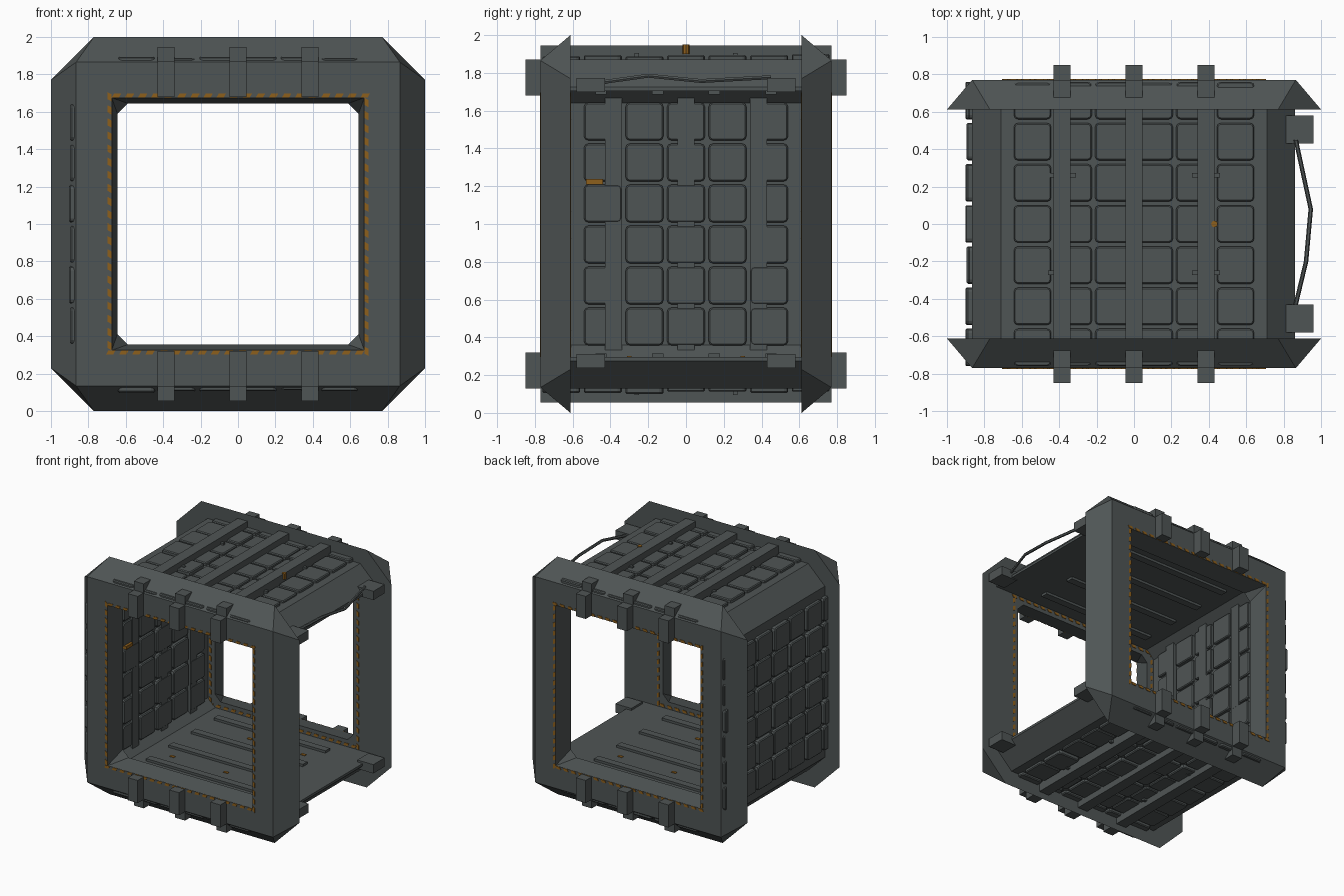
import bpy, bmesh, math, random
from mathutils import Vector

if "Cube" in bpy.data.objects:
    bpy.data.objects.remove(bpy.data.objects["Cube"])

random.seed(4)

def material(name, col):
    m = bpy.data.materials.new(name)
    m.diffuse_color = (*col, 1)
    m.use_nodes = True
    m.node_tree.nodes["Principled BSDF"].inputs["Base Color"].default_value = m.diffuse_color
    return m

STEEL = material("dark steel grey", (0.078, 0.09, 0.09))
AMBER = material("warning amber", (0.27, 0.115, 0.012))

def finish(bm, name, mat=STEEL):
    bmesh.ops.recalc_face_normals(bm, faces=bm.faces)
    me = bpy.data.meshes.new(name)
    bm.to_mesh(me)
    bm.free()
    me.materials.append(mat)
    ob = bpy.data.objects.new(name, me)
    bpy.context.collection.objects.link(ob)
    return ob

def loft(bm, rings, closed=False, caps=True):
    """Skin rings of equal length; closed joins last ring to first."""
    vr = [[bm.verts.new(p) for p in r] for r in rings]
    n = len(vr[0])
    pairs = list(zip(vr, vr[1:])) + ([(vr[-1], vr[0])] if closed else [])
    for a, b in pairs:
        for i in range(n):
            j = (i + 1) % n
            bm.faces.new((a[i], a[j], b[j], b[i]))
    if caps and not closed:
        bm.faces.new(vr[0])
        bm.faces.new(vr[-1])

def box(bm, x0, x1, y0, y1, z0, z1):
    loft(bm, [[(x0, y0, z), (x1, y0, z), (x1, y1, z), (x0, y1, z)] for z in (z0, z1)])

def octagon(r, c, y):
    """Chamfered square centred on z = 1 in the xz plane."""
    k = r - c
    pts = [(k, r), (r, k), (r, -k), (k, -r), (-k, -r), (-r, -k), (-r, k), (-k, r)]
    return [(x, y, z + 1) for x, z in pts]

# End frames: sloped outer faces, tapered opening
for s, tag in ((-1, "front"), (1, "back")):
    bm = bmesh.new()
    loft(bm, [octagon(1, 0.23, s * 0.612), octagon(0.866, 0.001, s * 0.77),
              octagon(0.675, 0.001, s * 0.77), octagon(0.645, 0.055, s * 0.612)], closed=True)
    finish(bm, tag + "_frame")

    # Slanted warning dashes round the opening, on both faces of the frame
    bm = bmesh.new()
    for y in (s * 0.772, s * 0.61):
        for i in range(20):
            t = -0.675 + i * 0.07
            for side in range(4):
                a = side * math.pi / 2
                ca, sa = round(math.cos(a)), round(math.sin(a))
                quad = [(t, 0.676), (t + 0.038, 0.676), (t + 0.05, 0.697), (t + 0.012, 0.697)]
                ring = [(u * ca - v * sa, 1 + u * sa + v * ca) for u, v in quad]
                loft(bm, [[(x, yy, z) for x, z in ring] for yy in (y - 0.002, y + 0.002)])
    finish(bm, tag + "_warning_dashes", AMBER)

# Hull slabs: roof, floor and left wall as chamfered profiles run along y
def slab(name, prof):
    bm = bmesh.new()
    loft(bm, [[(x, y, z) for x, z in prof] for y in (-0.62, 0.62)])
    finish(bm, name)

for s, name in ((1, "roof_slab"), (-1, "floor_slab")):
    slab(name, [(x, 1 + s * h) for x, h in
                ((-0.71, 0.87), (0.71, 0.87), (0.86, 0.725), (0.86, 0.705), (-0.64, 0.705), (-0.71, 0.64),
                 (-0.71, 0.6), (-0.865, 0.6), (-0.865, 0.72))])
slab("left_wall_slab", [(-0.865, 0.35), (-0.865, 1.65), (-0.71, 1.65), (-0.71, 0.35)])

# Rounded armour plate, placed by a mapping from (u, v, height) to world
def plate(bm, f, u, v, hu, hv, h):
    def ring(inset, height):
        pts, r = [], 0.022
        for k, (su, sv) in enumerate(((1, 1), (-1, 1), (-1, -1), (1, -1))):
            for a in (0, 45, 90):
                t = math.radians(a + 90 * k)
                pts.append(f(u + su * (hu - r) + (r - inset) * math.cos(t),
                             v + sv * (hv - r) + (r - inset) * math.sin(t), height))
        return pts
    loft(bm, [ring(0, -0.01), ring(0, h - 0.007), ring(0.007, h)])

def plate_grid(name, f, cols, rows, lift):
    bm = bmesh.new()
    for i in range(cols):
        for j in range(rows):
            plate(bm, f, (i - (cols - 1) / 2) * 0.217, (j - (rows - 1) / 2) * 0.22, 0.1, 0.1,
                  lift * random.choice((0.6, 0.8, 0.8, 1)))
    finish(bm, name)

plate_grid("roof_plates", lambda u, v, h: (u, v, 1.87 + h), 6, 7, 0.03)
plate_grid("floor_underside_plates", lambda u, v, h: (u, v, 0.13 - h), 6, 7, 0.03)
plate_grid("left_wall_outer_plates", lambda u, v, h: (-0.865 - h, v, 1 + u), 6, 7, 0.037)
plate_grid("left_wall_inner_plates", lambda u, v, h: (-0.71 + h, v, 1 + u), 6, 5, 0.03)

# Long straps over roof and under floor, ending in clamps on the frames
for s, tag in ((1, "roof"), (-1, "floor")):
    bars, clamps, collars = bmesh.new(), bmesh.new(), bmesh.new()
    for x in (-0.385, 0, 0.385):
        box(bars, x - 0.046, x + 0.046, -0.77, 0.77, *sorted((1 + s * 0.85, 1 + s * 0.945)))
        for e in (-1, 1):
            box(clamps, x - 0.046, x + 0.046, *sorted((e * 0.74, e * 0.85)),
                *sorted((1 + s * 0.68, 1 + s * 0.87)))
            if x:
                y = e * 0.26
                box(collars, x - 0.075, x + 0.075, y - 0.012, y + 0.012,
                    *sorted((1 + s * 0.87, 1 + s * 0.905)))
    finish(bars, tag + "_straps")
    finish(clamps, tag + "_strap_clamps")
    finish(collars, tag + "_strap_collars")

# Inner slats on floor and ceiling, upright ribs on the left wall
bm = bmesh.new()
for y in (-0.45, -0.15, 0.15, 0.45):
    box(bm, -0.52, 0.52, y - 0.03, y + 0.03, 0.28, 0.315)
    box(bm, -0.52, 0.52, y - 0.03, y + 0.03, 1.685, 1.72)
finish(bm, "floor_and_ceiling_slats")
bm = bmesh.new()
for y in (-0.385, 0, 0.385):
    box(bm, -0.72, -0.682, y - 0.045, y + 0.045, 0.32, 1.68)
finish(bm, "left_wall_ribs")

# Connector blocks on the open right side
bm = bmesh.new()
for y in (-0.505, 0.505):
    for z in (0.275, 1.735):
        box(bm, 0.81, 0.96, y - 0.075, y + 0.075, z - 0.037, z + 0.037)
finish(bm, "side_connectors")

# Loose cable between the upper connectors
path = [(0.86, -0.45, 1.75), (0.92, -0.2, 1.785), (0.945, 0.08, 1.757), (0.865, 0.45, 1.777)]
bm = bmesh.new()
loft(bm, [[Vector(p) + Vector((0.012 * math.cos(a), 0, 0.012 * math.sin(a)))
           for a in (k * math.pi / 3 for k in range(6))] for p in path])
finish(bm, "loose_cable")

# Small amber markers and roof bolt
bm = bmesh.new()
box(bm, -0.7, -0.67, -0.53, -0.44, 1.21, 1.237)
for x, y in ((-0.4, -0.3), (0.1, -0.3), (-0.1, 0.3), (0.4, 0.3)):
    box(bm, x - 0.02, x + 0.02, y - 0.012, y + 0.012, 0.28, 0.3)
loft(bm, [[(0.43 + 0.018 * math.cos(k * math.pi / 4), 0.018 * math.sin(k * math.pi / 4), z)
           for k in range(8)] for z in (1.9, 1.95)])
finish(bm, "amber_markers", AMBER)
